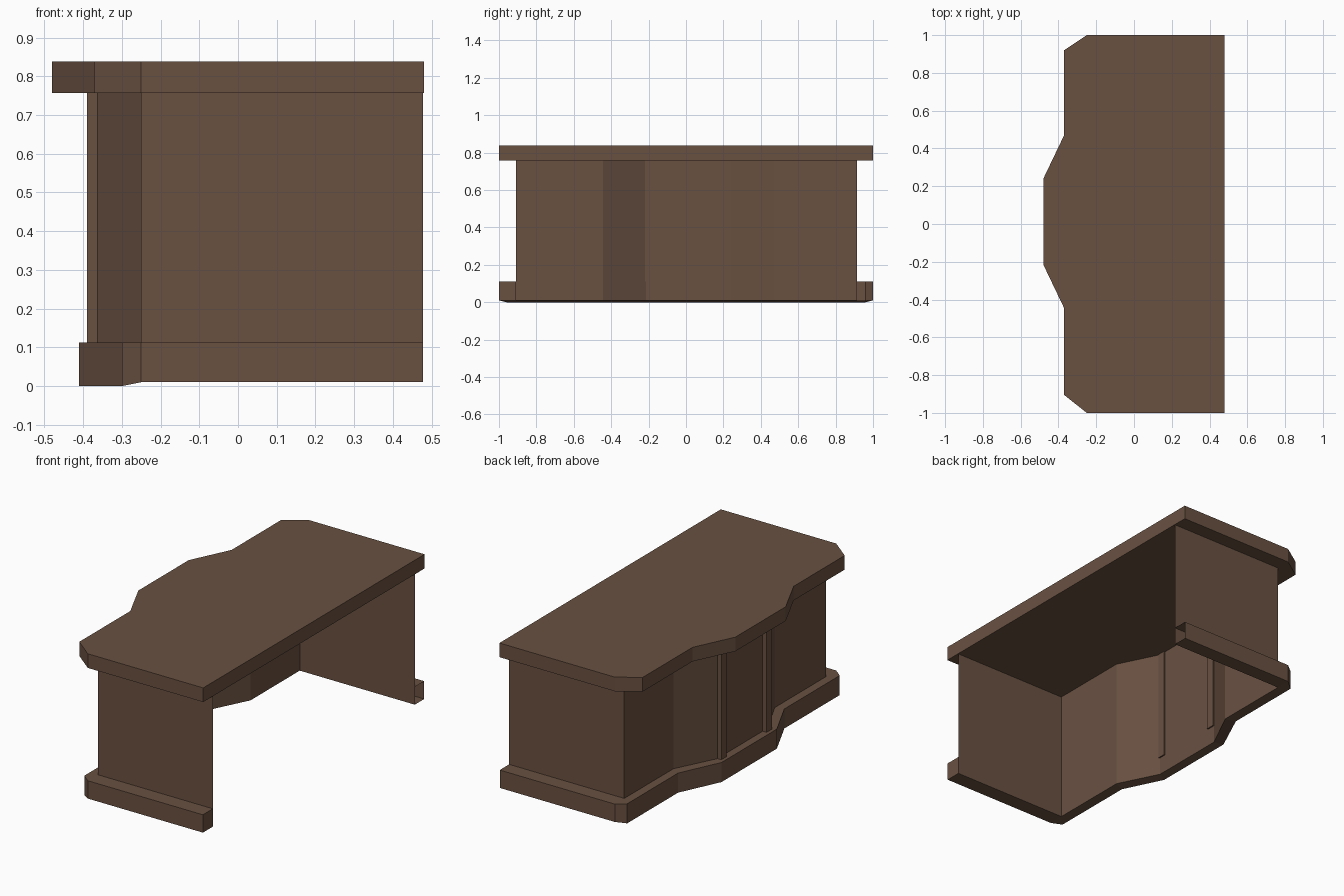
import bpy, bmesh

if "Cube" in bpy.data.objects:
    bpy.data.objects.remove(bpy.data.objects["Cube"])

wood = bpy.data.materials.new("brown_wood")
wood.diffuse_color = (0.142, 0.082, 0.053, 1)
wood.use_nodes = True
wood.node_tree.nodes["Principled BSDF"].inputs["Base Color"].default_value = wood.diffuse_color


def make_object(name, faces):
    """Build a flat-shaded object from lists of corner points, merging shared corners."""
    bm = bmesh.new()
    for pts in faces:
        unique = list(dict.fromkeys(pts))
        if len(unique) > 2:
            bm.faces.new([bm.verts.new(p) for p in unique])
    bmesh.ops.remove_doubles(bm, verts=bm.verts, dist=0.0005)
    mesh = bpy.data.meshes.new(name)
    bm.to_mesh(mesh)
    bm.free()
    mesh.materials.append(wood)
    obj = bpy.data.objects.new(name, mesh)
    bpy.context.collection.objects.link(obj)
    return obj


def strip(lower, upper):
    """Quads joining two open lines of points."""
    return [[lower[i + 1], lower[i], upper[i], upper[i + 1]]
            for i in range(len(lower) - 1)]


def at(line, z):
    return [(x, y, z) for x, y in line]


# Counter top: solid slab with clipped corners and a bowed front
top = [(0.48, -1), (-0.25, -1), (-0.37, -0.905), (-0.37, -0.445), (-0.48, -0.215),
       (-0.48, 0.24), (-0.37, 0.47), (-0.37, 0.92), (-0.25, 1), (0.48, 1)]
ring = top + top[:1]
make_object("counter_top",
            strip(at(ring, 0.757), at(ring, 0.838))
            + [at(top[::-1], 0.838), at(top, 0.757)])

# Body: thin wall open at the staff side (corners doubled to pair with the plinth)
wall = [(0.478, -0.91), (-0.25, -0.91), (-0.25, -0.91), (-0.25, -0.445), (-0.365, -0.215),
        (-0.365, 0.24), (-0.25, 0.47), (-0.25, 0.915), (-0.25, 0.915), (0.478, 0.915)]
make_object("body_wall", strip(at(wall, 0.01), at(wall, 0.757)))

# Plinth: hollow skirt around the wall, capped at one end only
skirt = [(0.478, -1), (-0.25, -1), (-0.30, -0.96), (-0.30, -0.46), (-0.41, -0.235),
         (-0.41, 0.265), (-0.30, 0.50), (-0.30, 0.96), (-0.25, 1), (0.478, 1)]
foot = [(x, y, 0.0 if x < -0.28 else 0.01) for x, y in skirt]
make_object("plinth",
            strip(foot, at(skirt, 0.112))
            + strip(at(skirt, 0.112), at(wall, 0.112))
            + strip(at(wall, 0.01), foot)
            + [[foot[0], (*wall[0], 0.01), (*wall[0], 0.112), (*skirt[0], 0.112)]])

# Pilasters: slim posts poking through the front panel
for name, y0 in (("left_pilaster", -0.22), ("right_pilaster", 0.19)):
    x0, x1, y1 = -0.39, -0.357, y0 + 0.048
    post = [(x1, y0), (x0, y0), (x0, y1), (x1, y1)]
    make_object(name,
                strip(at(post + post[:1], 0.112), at(post + post[:1], 0.757))
                + [at(post[::-1], 0.757), at(post, 0.112)])
